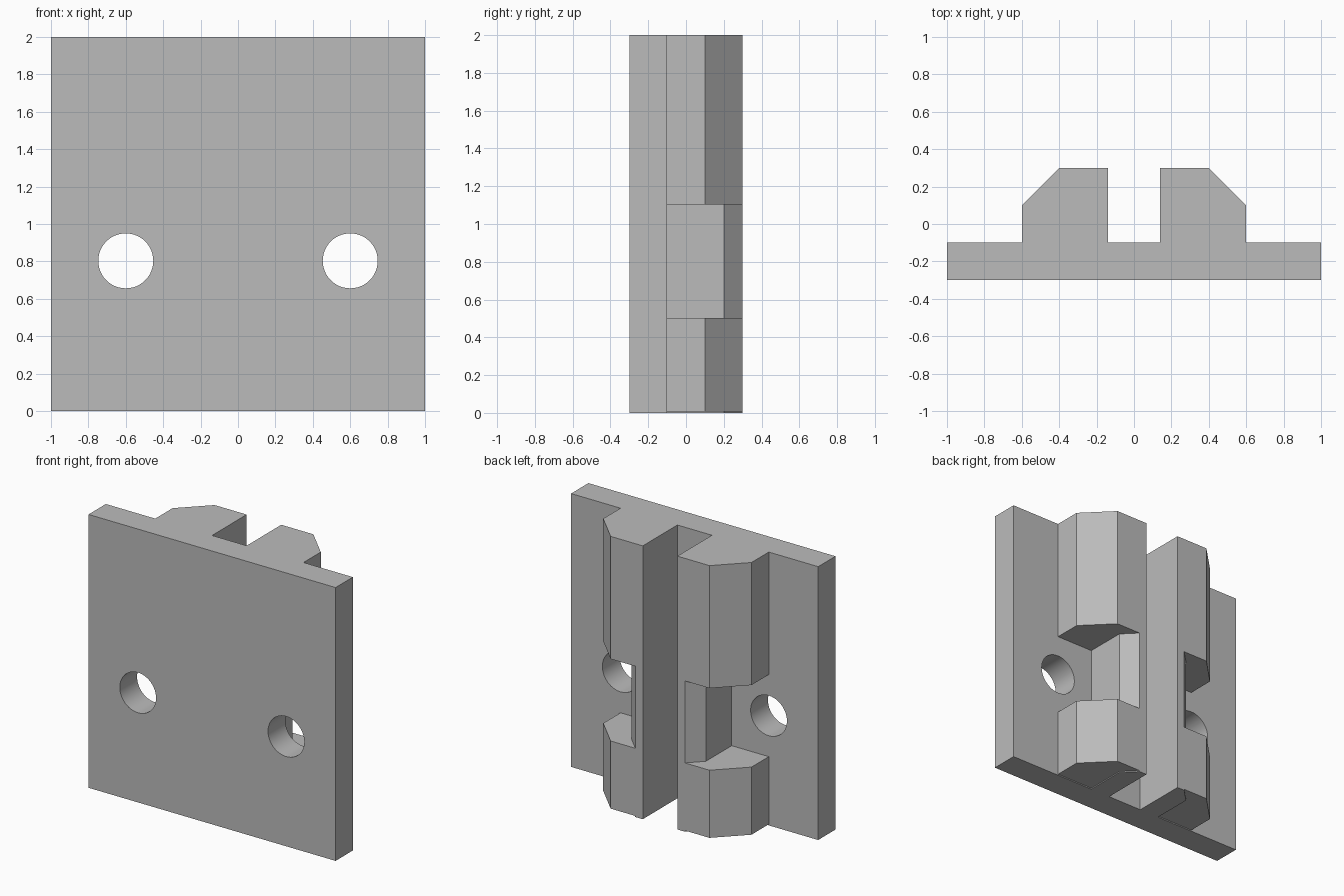
import bpy, bmesh
from mathutils import Matrix

if "Cube" in bpy.data.objects:
    bpy.data.objects.remove(bpy.data.objects["Cube"], do_unlink=True)

grey = bpy.data.materials.new("plain grey")
grey.use_nodes = True
colour = (0.5, 0.5, 0.5, 1)
grey.diffuse_color = colour
grey.node_tree.nodes["Principled BSDF"].inputs["Base Color"].default_value = colour


def make_object(name, bm):
    bmesh.ops.recalc_face_normals(bm, faces=bm.faces)
    mesh = bpy.data.meshes.new(name)
    bm.to_mesh(mesh)
    bm.free()
    mesh.materials.append(grey)
    obj = bpy.data.objects.new(name, mesh)
    bpy.context.collection.objects.link(obj)
    return obj


def prism(name, outline, bottom, top):
    """Extrude an (x, y) outline upward."""
    bm = bmesh.new()
    face = bm.faces.new([bm.verts.new((x, y, bottom)) for x, y in outline])
    extruded = bmesh.ops.extrude_face_region(bm, geom=[face])["geom"]
    verts = [v for v in extruded if isinstance(v, bmesh.types.BMVert)]
    bmesh.ops.translate(bm, verts=verts, vec=(0, 0, top - bottom))
    return make_object(name, bm)


def cut(target, cutter):
    cutter.hide_render = True
    mod = target.modifiers.new("cut", "BOOLEAN")
    mod.operation = "DIFFERENCE"
    mod.solver = "EXACT"
    mod.object = cutter
    bpy.context.view_layer.objects.active = target
    bpy.ops.object.modifier_apply(modifier=mod.name)
    bpy.data.objects.remove(cutter, do_unlink=True)


# Plate with two chamfered rails and a central groove
half = [(1, -0.3), (1, -0.1), (0.6, -0.1), (0.6, 0.1), (0.4, 0.3), (0.14, 0.3), (0.14, -0.1)]
outline = half + [(-x, y) for x, y in reversed(half)]
bracket = prism("mounting_bracket", outline, 0, 2)

# Nut pockets through the rails, and a shallow relief under each rail
pocket = [(0.3, -0.1), (0.3, 0.2), (0.15, 0.35), (0.7, 0.35), (0.7, -0.1)]
for side in (1, -1):
    shape = [(side * x, y) for x, y in pocket]
    for bottom, top in ((0.503, 1.103), (-0.1, 0.008)):
        cut(bracket, prism("pocket_cutter", shape, bottom, top))

    # Round bolt hole through the plate
    bm = bmesh.new()
    bmesh.ops.create_cone(bm, cap_ends=True, segments=48, radius1=0.147, radius2=0.147, depth=0.5,
                          matrix=Matrix.Translation((side * 0.6, -0.2, 0.803)) @ Matrix.Rotation(1.570796, 4, "X"))
    cut(bracket, make_object("hole_cutter", bm))

# Smooth hole walls, crisp edges elsewhere
bpy.ops.object.select_all(action="DESELECT")
bracket.select_set(True)
bpy.context.view_layer.objects.active = bracket
bpy.ops.object.shade_smooth_by_angle(angle=0.5)
